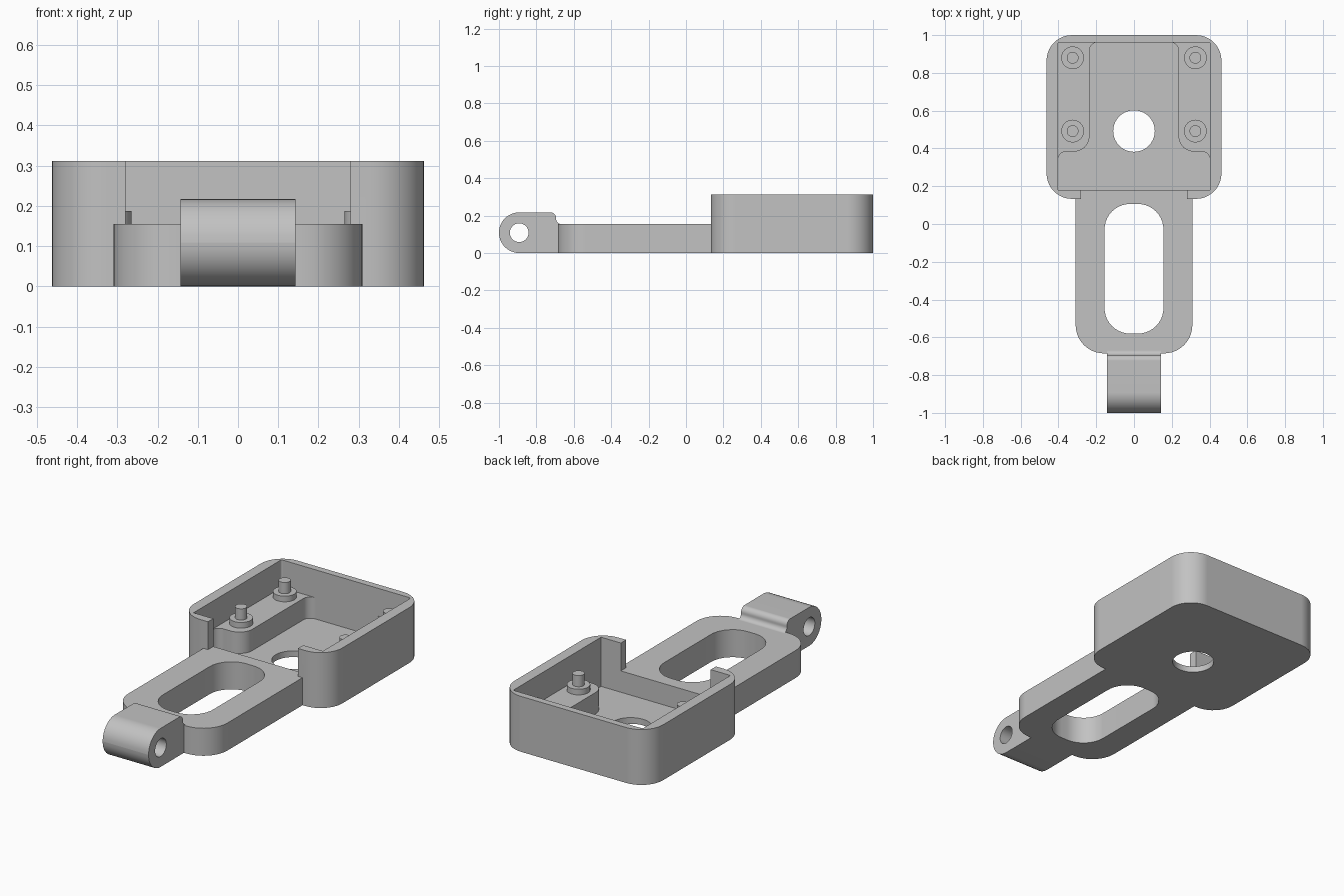
import bpy, bmesh
from math import pi, cos, sin, tan
from mathutils import Vector

cube = bpy.data.objects.get("Cube")
if cube:
    bpy.data.objects.remove(cube, do_unlink=True)

grey = bpy.data.materials.new("plain grey")
grey.use_nodes = True
grey.diffuse_color = (0.54, 0.54, 0.54, 1)
grey.node_tree.nodes["Principled BSDF"].inputs["Base Color"].default_value = grey.diffuse_color


def rounded(corners, steps=10):
    """Outline from (a, b, radius) corners, each replaced by a tangent arc."""
    out = []
    n = len(corners)
    for i, (a, b, r) in enumerate(corners):
        p = Vector((a, b))
        if r == 0:
            out.append(p)
            continue
        u = (Vector(corners[i - 1][:2]) - p).normalized()
        v = (Vector(corners[(i + 1) % n][:2]) - p).normalized()
        # all corners are right angles, so the arc centre is r along both sides
        centre = p + (u + v) * r
        for k in range(steps + 1):
            t = k / steps * pi / 2
            out.append(centre - v * r * cos(t) - u * r * sin(t))
    return out


def rect(x, y0, y1, front, back):
    return rounded([(-x, y0, front), (x, y0, front), (x, y1, back), (-x, y1, back)])


def circle(a, b, r, n=40):
    return [Vector((a + r * cos(2 * pi * k / n), b + r * sin(2 * pi * k / n))) for k in range(n)]


def prism(name, outline, low, high, sideways=False):
    """Extrude an outline along z, or along x when sideways."""
    bm = bmesh.new()

    def ring(h):
        return [bm.verts.new((h, p.x, p.y) if sideways else (p.x, p.y, h)) for p in outline]

    lo, hi = ring(low), ring(high)
    bm.faces.new(lo[::-1])
    bm.faces.new(hi)
    for i in range(len(lo)):
        j = (i + 1) % len(lo)
        bm.faces.new((lo[i], lo[j], hi[j], hi[i]))
    bmesh.ops.recalc_face_normals(bm, faces=bm.faces)
    mesh = bpy.data.meshes.new(name)
    bm.to_mesh(mesh)
    bm.free()
    mesh.materials.append(grey)
    ob = bpy.data.objects.new(name, mesh)
    bpy.context.scene.collection.objects.link(ob)
    return ob


def activate(ob):
    for other in bpy.context.scene.objects:
        other.select_set(False)
    ob.select_set(True)
    bpy.context.view_layer.objects.active = ob


def combine(ob, tool, operation):
    tool.hide_render = True
    mod = ob.modifiers.new("boolean", 'BOOLEAN')
    mod.operation = operation
    mod.solver = 'EXACT'
    mod.object = tool
    activate(ob)
    bpy.ops.object.modifier_apply(modifier=mod.name)
    bpy.data.objects.remove(tool, do_unlink=True)


def finish(ob):
    activate(ob)
    bpy.ops.object.shade_smooth_by_angle(angle=pi / 6)
    mod = ob.modifiers.new("even shading", 'WEIGHTED_NORMAL')
    mod.keep_sharp = True


BOX_FRONT, STEP, FLOOR, TOP = 0.133, 0.155, 0.035, 0.312

# Housing, arm and hinge lug joined into one body
body = prism("housing_and_arm", rect(0.463, BOX_FRONT, 1, 0.135, 0.135), 0, TOP)
combine(body, prism("arm", rect(0.309, -0.685, 0.155, 0.15, 0), 0, STEP), 'UNION')
lug = rounded([(-1, 0, 0.108), (-0.66, 0, 0), (-0.66, STEP, 0),
               (-0.694, STEP, 0.026), (-0.694, 0.217, 0.03), (-1, 0.217, 0.108)])
combine(body, prism("hinge_lug", lug, -0.143, 0.143, True), 'UNION')

# Housing cavity down to the shelves, then the deeper pocket between them
combine(body, prism("cavity", rect(0.403, 0.18, 0.962, 0.01, 0.01), STEP, 0.5), 'DIFFERENCE')
half = [(0.403, 0.18, 0), (0.403, 0.384, 0.045), (0.236, 0.384, 0.08), (0.236, 0.962, 0.045)]
pocket = half + [(-x, y, r) for x, y, r in reversed(half)]
combine(body, prism("pocket", rounded(pocket), FLOOR, 0.5), 'DIFFERENCE')

# Front opening, arm slot, floor hole and hinge hole
combine(body, prism("opening", rect(0.28, 0.1, 0.25, 0, 0), STEP, 0.5), 'DIFFERENCE')
combine(body, prism("slot", rect(0.156, -0.58, 0.106, 0.135, 0.135), -0.1, 0.5), 'DIFFERENCE')
combine(body, prism("floor_hole", circle(0, 0.492, 0.11), -0.1, 0.5), 'DIFFERENCE')
combine(body, prism("hinge_hole", circle(-0.892, 0.1085, 0.05), -0.3, 0.3, True), 'DIFFERENCE')
finish(body)

# Mounting posts on the shelves
for side, x in (("left", 0.325), ("right", -0.325)):
    for end, y in (("front", 0.492), ("back", 0.88)):
        boss = prism(f"{end}_{side}_post", circle(x, y, 0.06), STEP - 0.01, 0.187)
        combine(boss, prism("pin", circle(x, y, 0.031, 24), 0.17, 0.25), 'UNION')
        finish(boss)
